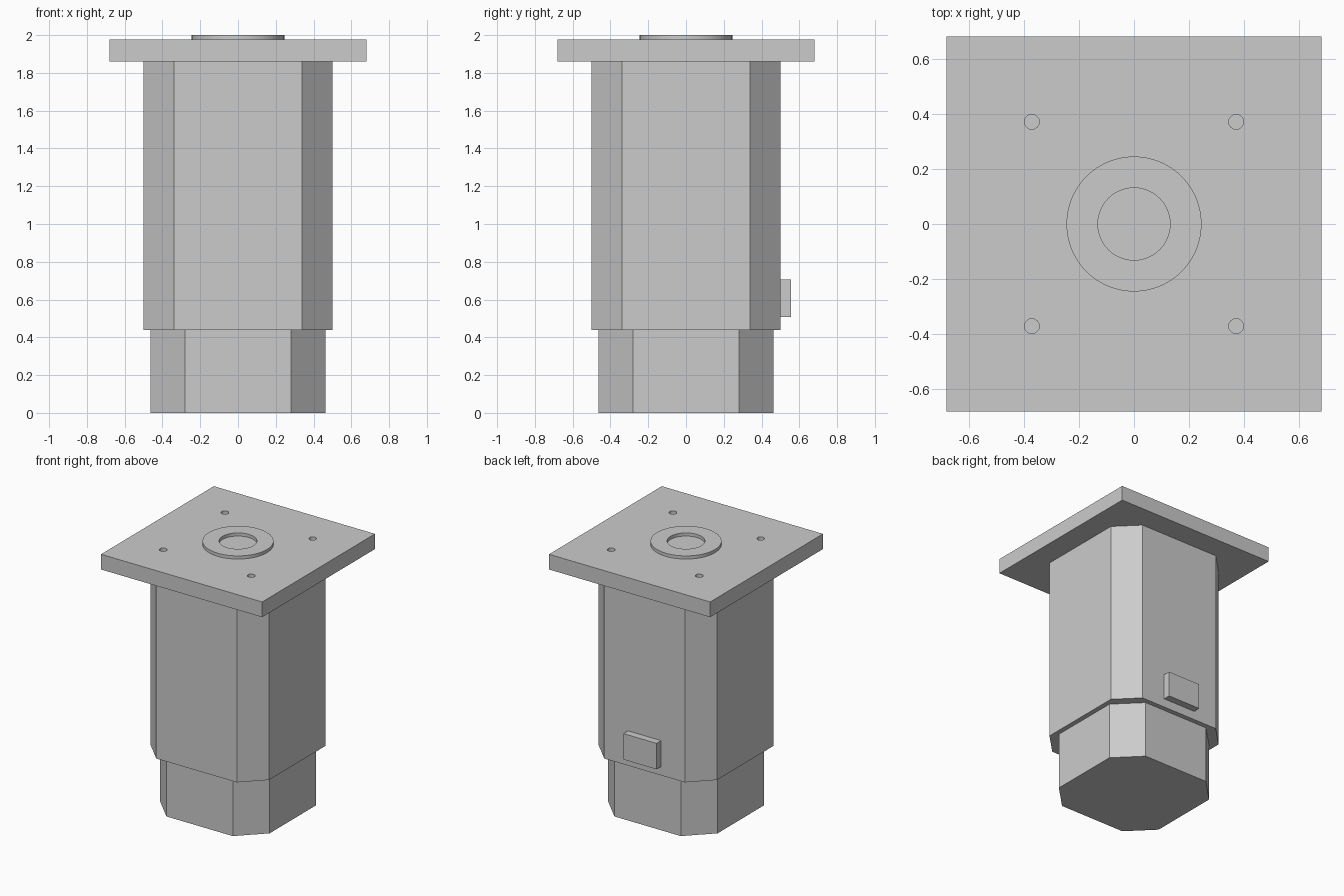
import bpy
import bmesh
import math

if "Cube" in bpy.data.objects:
    bpy.data.objects.remove(bpy.data.objects["Cube"])


def make_object(name, bm):
    bmesh.ops.recalc_face_normals(bm, faces=bm.faces[:])
    mesh = bpy.data.meshes.new(name)
    bm.to_mesh(mesh)
    bm.free()
    obj = bpy.data.objects.new(name, mesh)
    bpy.context.collection.objects.link(obj)
    return obj


def prism(name, outline, z0, z1):
    bm = bmesh.new()
    low = [bm.verts.new((x, y, z0)) for x, y in outline]
    top = [bm.verts.new((x, y, z1)) for x, y in outline]
    bm.faces.new(low)
    bm.faces.new(top)
    for i in range(len(low)):
        j = (i + 1) % len(low)
        bm.faces.new((low[i], low[j], top[j], top[i]))
    return make_object(name, bm)


def chamfered_square(half, flat):
    return [(half, -flat), (half, flat), (flat, half), (-flat, half),
            (-half, flat), (-half, -flat), (-flat, -half), (flat, -half)]


def rectangle(x, y0, y1):
    return [(-x, y0), (x, y0), (x, y1), (-x, y1)]


def circle(r, n, cx=0.0, cy=0.0):
    return [(cx + r * math.cos(2 * math.pi * i / n),
             cy + r * math.sin(2 * math.pi * i / n)) for i in range(n)]


def cut(target, cutter):
    mod = target.modifiers.new("cut", 'BOOLEAN')
    mod.operation = 'DIFFERENCE'
    mod.solver = 'EXACT'
    mod.object = cutter
    bpy.context.view_layer.objects.active = target
    bpy.ops.object.modifier_apply(modifier=mod.name)
    bpy.data.objects.remove(cutter)


def smooth(obj):
    bpy.ops.object.select_all(action='DESELECT')
    obj.select_set(True)
    bpy.context.view_layer.objects.active = obj
    bpy.ops.object.shade_smooth_by_angle(angle=math.radians(30))


# Chamfered foot and main housing
prism("lower_housing", chamfered_square(0.463, 0.28), 0.0, 0.44)
prism("main_housing", chamfered_square(0.5, 0.34), 0.44, 1.86)

# Small connector block on the back
prism("rear_connector", rectangle(0.14, 0.5, 0.555), 0.507, 0.705)

# Mounting plate with four bolt holes
plate = prism("mounting_plate", rectangle(0.68, -0.68, 0.68), 1.86, 1.976)
for sx in (-1, 1):
    for sy in (-1, 1):
        cut(plate, prism("hole_cutter", circle(0.027, 32, 0.371 * sx, 0.371 * sy), 1.8, 2.1))
smooth(plate)

# Raised pilot ring with a central recess
ring = prism("pilot_ring", circle(0.245, 96), 1.976, 2.0)
cut(ring, prism("recess_cutter", circle(0.131, 96), 1.9, 2.1))
smooth(ring)
